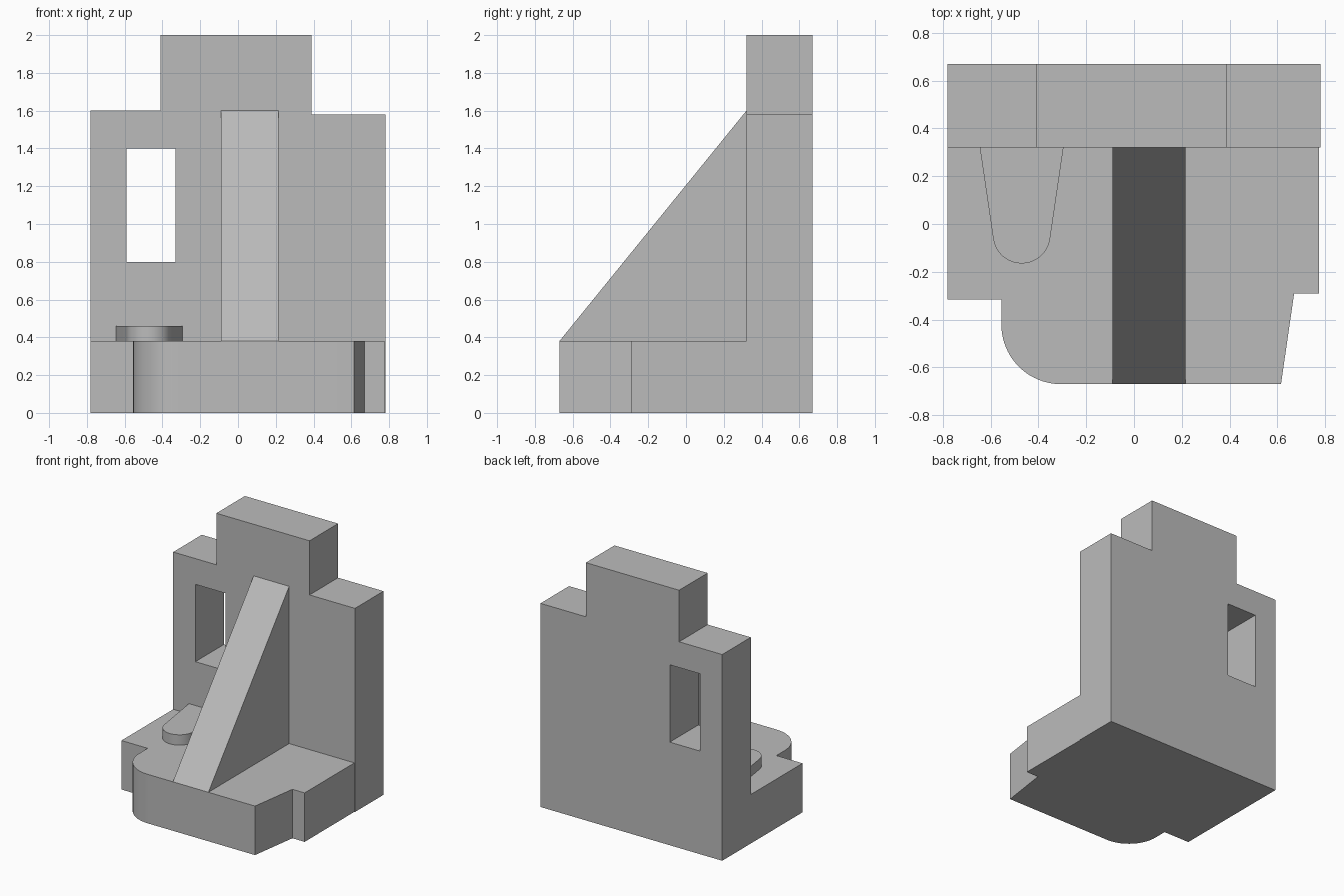
import bpy
import bmesh
from math import sin, cos, radians
from mathutils import Vector

cube = bpy.data.objects.get("Cube")
if cube:
    bpy.data.objects.remove(cube, do_unlink=True)

grey = bpy.data.materials.new("plain grey")
grey.use_nodes = True
colour = (0.5, 0.5, 0.5, 1)
grey.diffuse_color = colour
for node in grey.node_tree.nodes:
    if node.type == "BSDF_PRINCIPLED":
        node.inputs["Base Color"].default_value = colour

BACK, WALL_FRONT, FRONT = 0.67, 0.32, -0.67
BASE_TOP = 0.38


def arc(cx, cy, r, start, end, steps=20):
    angles = [radians(start + (end - start) * i / steps) for i in range(steps + 1)]
    return [(cx + r * cos(a), cy + r * sin(a)) for a in angles]


def prism(name, outline, axis, low, high):
    """Closed solid swept along one axis from a flat outline."""
    def place(p, d):
        a, b = p
        return {"x": (d, a, b), "y": (a, d, b), "z": (a, b, d)}[axis]

    bm = bmesh.new()
    near = [bm.verts.new(Vector(place(p, low))) for p in outline]
    far = [bm.verts.new(Vector(place(p, high))) for p in outline]
    bm.faces.new(near)
    bm.faces.new(far[::-1])
    n = len(outline)
    for i in range(n):
        j = (i + 1) % n
        bm.faces.new((near[j], near[i], far[i], far[j]))
    bmesh.ops.recalc_face_normals(bm, faces=bm.faces)
    mesh = bpy.data.meshes.new(name)
    bm.to_mesh(mesh)
    bm.free()
    mesh.materials.append(grey)
    obj = bpy.data.objects.new(name, mesh)
    bpy.context.collection.objects.link(obj)
    return obj


def activate(obj):
    bpy.ops.object.select_all(action="DESELECT")
    obj.select_set(True)
    bpy.context.view_layer.objects.active = obj


# Stepped upright wall
wall = prism("back_wall", [
    (-0.78, 0), (0.78, 0), (0.78, 1.58), (0.39, 1.58),
    (0.39, 2), (-0.41, 2), (-0.41, 1.6), (-0.78, 1.6),
], "y", WALL_FRONT, BACK)

# Rectangular window through the wall
cutter = prism("window_cutter", [
    (-0.59, 0.8), (-0.33, 0.8), (-0.33, 1.4), (-0.59, 1.4),
], "y", WALL_FRONT - 0.2, BACK + 0.2)
cutter.hide_render = True
cut = wall.modifiers.new("window", "BOOLEAN")
cut.operation = "DIFFERENCE"
cut.solver = "EXACT"
cut.object = cutter
activate(wall)
bpy.ops.object.modifier_apply(modifier=cut.name)
bpy.data.objects.remove(cutter, do_unlink=True)

# Base with a rounded corner, notches and a slanted end
base = prism("base", [
    (0.775, WALL_FRONT), (-0.78, WALL_FRONT), (-0.78, -0.315), (-0.555, -0.315),
] + arc(-0.305, -0.42, 0.25, 180, 270) + [
    (0.615, FRONT), (0.67, -0.29), (0.775, -0.29),
], "z", 0, BASE_TOP)

# Sloping support rib
prism("support_rib", [
    (FRONT, BASE_TOP), (WALL_FRONT, BASE_TOP), (WALL_FRONT, 1.6),
], "x", -0.09, 0.215)

# Raised tapered pad with a round nose
pad = prism("raised_pad", [(-0.295, WALL_FRONT), (-0.645, WALL_FRONT)]
            + arc(-0.47, -0.045, 0.12, 188, 352), "z", BASE_TOP, 0.46)

for rounded in (base, pad):
    activate(rounded)
    bpy.ops.object.shade_smooth_by_angle(angle=radians(20))
